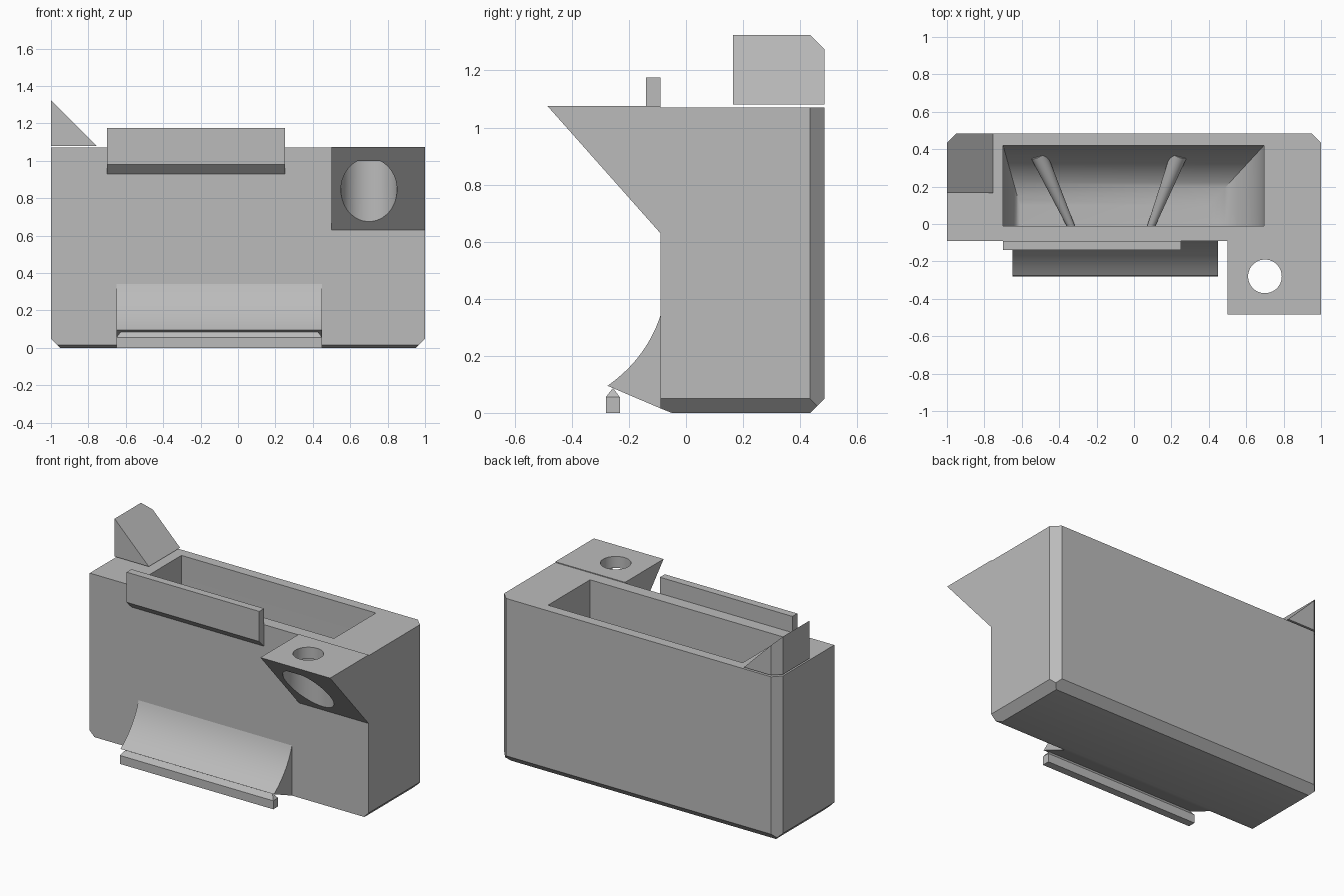
import bpy, bmesh, math
from mathutils import Vector

cube = bpy.data.objects.get("Cube")
if cube:
    bpy.data.objects.remove(cube, do_unlink=True)

GREY = (0.5, 0.5, 0.5, 1)
grey = bpy.data.materials.new("plain_grey")
grey.use_nodes = True
grey.diffuse_color = GREY
grey.node_tree.nodes["Principled BSDF"].inputs["Base Color"].default_value = GREY


def finish(name, bm):
    bmesh.ops.recalc_face_normals(bm, faces=bm.faces[:])
    mesh = bpy.data.meshes.new(name)
    bm.to_mesh(mesh)
    bm.free()
    mesh.materials.append(grey)
    obj = bpy.data.objects.new(name, mesh)
    bpy.context.scene.collection.objects.link(obj)
    return obj


def loft(name, rings):
    """Skin a stack of equal-sized closed rings and cap both ends."""
    bm = bmesh.new()
    rows = [[bm.verts.new(p) for p in ring] for ring in rings]
    n = len(rows[0])
    for a, b in zip(rows, rows[1:]):
        for i in range(n):
            j = (i + 1) % n
            bm.faces.new((a[i], a[j], b[j], b[i]))
    bm.faces.new(rows[0])
    bm.faces.new(rows[-1])
    return finish(name, bm)


def extrude_x(name, x0, x1, profile):
    return loft(name, [[(x, y, z) for y, z in profile] for x in (x0, x1)])


def rect(x0, x1, y0, y1, z):
    return [(x0, y0, z), (x1, y0, z), (x1, y1, z), (x0, y1, z)]


def chop(obj, point, normal):
    """Slice off everything on the normal side of a plane and close the cut."""
    bm = bmesh.new()
    bm.from_mesh(obj.data)
    bmesh.ops.bisect_plane(bm, geom=bm.verts[:] + bm.edges[:] + bm.faces[:],
                           plane_co=point, plane_no=normal, clear_outer=True)
    bmesh.ops.holes_fill(bm, edges=[e for e in bm.edges if e.is_boundary])
    bmesh.ops.recalc_face_normals(bm, faces=bm.faces[:])
    bm.to_mesh(obj.data)
    bm.free()


def rod(name, start, end, r0, r1, sides=64):
    a, b = Vector(start), Vector(end)
    turn = (b - a).to_track_quat('Z', 'Y')
    rings = []
    for c, r in ((a, r0), (b, r1)):
        rings.append([c + turn @ Vector((r * math.cos(t), r * math.sin(t), 0))
                      for t in (2 * math.pi * i / sides for i in range(sides))])
    return loft(name, rings)


def select(obj):
    bpy.ops.object.select_all(action='DESELECT')
    obj.select_set(True)
    bpy.context.view_layer.objects.active = obj


def carve(obj, cutter):
    mod = obj.modifiers.new("carve", 'BOOLEAN')
    mod.operation = 'DIFFERENCE'
    mod.solver = 'EXACT'
    mod.object = cutter
    select(obj)
    bpy.ops.object.modifier_apply(modifier=mod.name)
    bpy.data.objects.remove(cutter, do_unlink=True)


def smooth(obj):
    select(obj)
    bpy.ops.object.shade_smooth_by_angle(angle=math.radians(30))


# Main body with chamfered back corners and bottom edges
body = loft("body", [rect(-1, 1, -0.09, 0.485, z) for z in (0, 1.07)])
for s in (-1, 1):
    chop(body, (s, 0.435, 0), (s, 1, 0))
    chop(body, (s, 0, 0.05), (s, 0, -1))
chop(body, (0, 0.485, 0.05), (0, 1, -1))
chop(body, (0, -0.09, 0.016), (0, -0.4, -1))

# Hopper cavity: straight walls above a floor curving in on three sides
sections = []
for i in range(17):
    a = math.pi / 2 * i / 16
    s = math.sin(a)
    sections.append(rect(-0.61 - 0.09 * s, 0.4 + 0.295 * s, -0.01, 0.1 + 0.32 * s,
                         0.1 + 0.4 * (1 - math.cos(a))))
sections.append(rect(-0.7, 0.695, -0.01, 0.42, 1.2))
carve(body, loft("hopper_cutter", sections))
smooth(body)

# Tapered ridges on the hopper floor
for side, back_x, front_x in (("right", -0.51, -0.335), ("left", 0.24, 0.09)):
    smooth(rod(side + "_floor_ridge", (back_x, 0.37, 0.24), (front_x, -0.015, 0.11),
               0.045, 0.02, 24))

# Overhanging bracket with a counterbored hole
bracket = extrude_x("bracket", 0.5, 1, [(-0.09, 0.63), (-0.485, 1.075), (-0.09, 1.075)])
carve(bracket, rod("bore_cutter", (0.7, -0.28, 0.5), (0.7, -0.28, 1.0), 0.15, 0.15))
carve(bracket, rod("hole_cutter", (0.7, -0.28, 0.9), (0.7, -0.28, 1.2), 0.09, 0.09))
smooth(bracket)

# Triangular corner wedge
wedge = loft("corner_wedge", [[(-1, y, 1.08), (-0.755, y, 1.08), (-1, y, 1.325)]
                              for y in (0.165, 0.485)])
chop(wedge, (-1, 0.435, 0), (-1, 1, 0))

# Raised front rail with a sloped underside
extrude_x("front_rail", -0.7, 0.25,
          [(-0.14, 0.98), (-0.14, 1.175), (-0.09, 1.175), (-0.09, 0.93)])

# Curved scoop at the foot of the front
top, bend, lip = Vector((-0.09, 0.34)), Vector((-0.14, 0.19)), Vector((-0.275, 0.095))
curve = []
for i in range(21):
    t = i / 20
    curve.append(tuple(top * (1 - t) ** 2 + bend * 2 * t * (1 - t) + lip * t * t))
smooth(extrude_x("scoop", -0.65, 0.45, curve + [(-0.09, 0.016)]))

# Support bar with a hipped ridge under the scoop lip
loft("support_bar", [rect(-0.65, 0.45, -0.281, -0.232, 0),
                     rect(-0.65, 0.45, -0.281, -0.232, 0.055),
                     rect(-0.628, 0.428, -0.258, -0.254, 0.085)])
